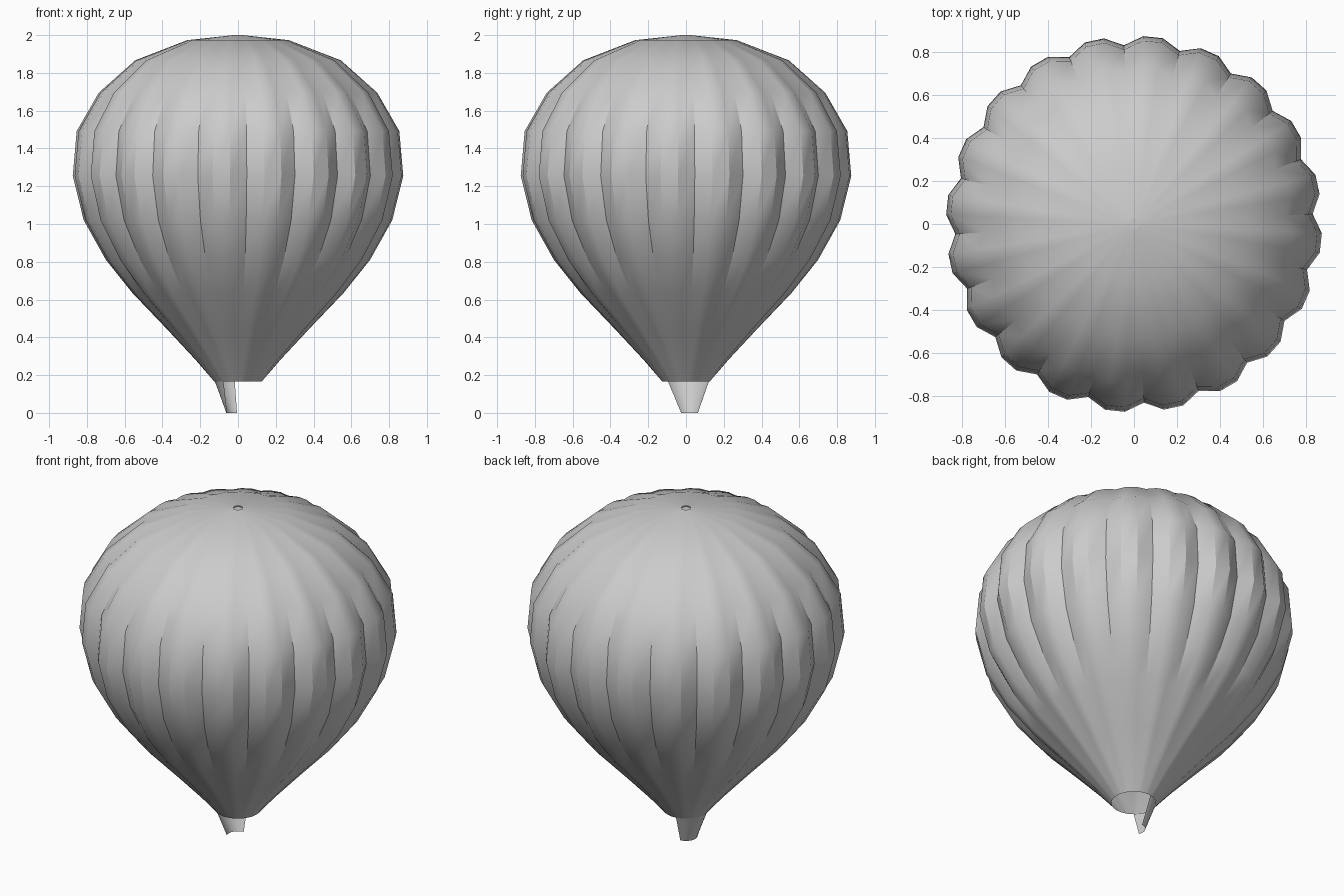
import bpy, bmesh
from math import sin, cos, radians

if "Cube" in bpy.data.objects:
    bpy.data.objects.remove(bpy.data.objects["Cube"])


def make_surface(name, rows, closed):
    """Skin rows of points with quads, smooth shaded with sharp creases."""
    bm = bmesh.new()
    grid = [[bm.verts.new(p) for p in row] for row in rows]
    n = len(grid[0])
    for low, high in zip(grid, grid[1:]):
        for i in range(n if closed else n - 1):
            j = (i + 1) % n
            bm.faces.new((low[i], low[j], high[j], high[i]))
    mesh = bpy.data.meshes.new(name)
    bm.to_mesh(mesh)
    bm.free()
    obj = bpy.data.objects.new(name, mesh)
    bpy.context.collection.objects.link(obj)
    bpy.ops.object.select_all(action='DESELECT')
    obj.select_set(True)
    bpy.context.view_layer.objects.active = obj
    bpy.ops.object.shade_smooth_by_angle(angle=radians(30))
    return obj


GORES = 20
SEAM = 3.2  # angle of the first seam in degrees

# Envelope rings: radius at the gore bulge, height, seam depth as a fraction
profile = [
    (0.125, 0.165, 0.0), (0.226, 0.282, 0.02), (0.378, 0.445, 0.03),
    (0.56, 0.635, 0.038), (0.70, 0.81, 0.044), (0.818, 1.021, 0.048),
    (0.876, 1.255, 0.048), (0.855, 1.492, 0.048), (0.738, 1.695, 0.044),
    (0.546, 1.866, 0.036), (0.27, 1.973, 0.02), (0.026, 2.0, 0.0),
]
rows = []
for r, z, depth in profile:
    row = []
    for i in range(GORES * 3):
        a = radians(SEAM + i * 6)
        k = r * (1 - depth) if i % 3 == 0 else r
        row.append((k * cos(a), k * sin(a), z))
    rows.append(row)
make_surface("envelope", rows, True)

# Crown vent: small disc closing the hole at the top
bpy.ops.mesh.primitive_circle_add(vertices=30, radius=0.027,
                                  fill_type='NGON', location=(0, 0, 1.995))
bpy.context.object.name = "crown_vent"

# Mouth scoop: tapered partial skirt on the left side
STEPS = 20
scoop = []
for r, z, start, end in ((0.063, 0.0, 95, 204), (0.122, 0.165, 98, 231)):
    angles = [radians(start + (end - start) * i / STEPS) for i in range(STEPS + 1)]
    scoop.append([(r * cos(a), r * sin(a), z) for a in angles])
make_surface("mouth_scoop", scoop, False)
